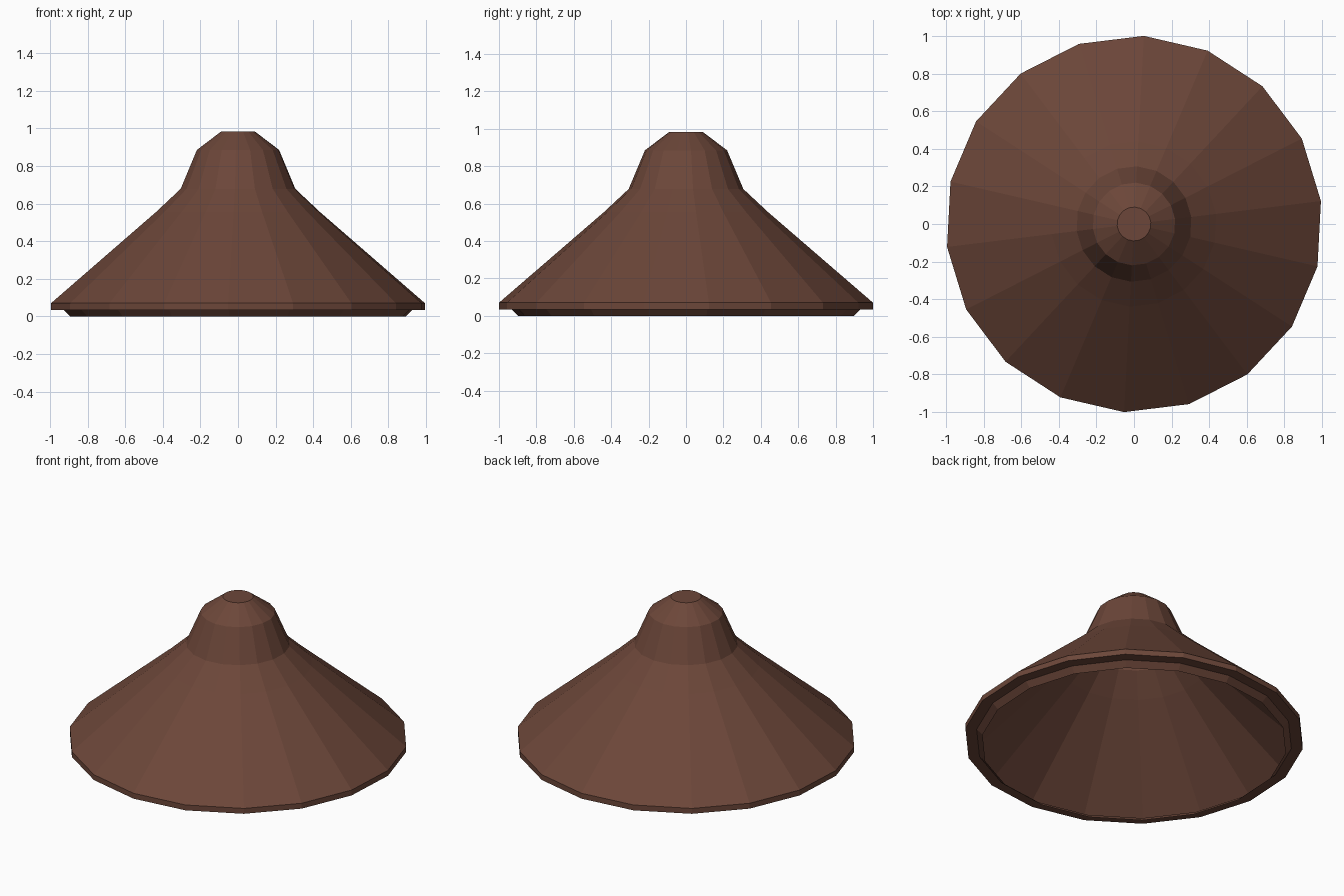
import bpy, bmesh, math

if "Cube" in bpy.data.objects:
    bpy.data.objects.remove(bpy.data.objects["Cube"])

SIDES = 18
PHASE = math.radians(7)

mat = bpy.data.materials.new("brown")
mat.diffuse_color = (0.15, 0.062, 0.041, 1)
mat.use_nodes = True
mat.node_tree.nodes["Principled BSDF"].inputs["Base Color"].default_value = mat.diffuse_color


def lathe(name, profile):
    """Revolve (radius, height) points, bottom to top, into a flat-faced shell capped at the top."""
    bm = bmesh.new()
    angles = [PHASE + math.tau * i / SIDES for i in range(SIDES)]
    rings = [[bm.verts.new((r * math.cos(a), r * math.sin(a), z)) for a in angles]
             for r, z in profile]
    for lower, upper in zip(rings, rings[1:]):
        for i in range(SIDES):
            j = (i + 1) % SIDES
            bm.faces.new((lower[i], lower[j], upper[j], upper[i]))
    bm.faces.new(rings[-1])
    mesh = bpy.data.meshes.new(name)
    bm.to_mesh(mesh)
    bm.free()
    mesh.materials.append(mat)
    obj = bpy.data.objects.new(name, mesh)
    bpy.context.collection.objects.link(obj)
    return obj


# Thin hollow cone, open below: lip, stepped rim, slope, flared neck and crown
lathe("conical_shell", [
    (0.90, 0.0), (0.935, 0.035), (1.0014, 0.035), (1.0014, 0.07),
    (0.44, 0.554), (0.307, 0.678), (0.22, 0.885), (0.09, 0.983),
])
